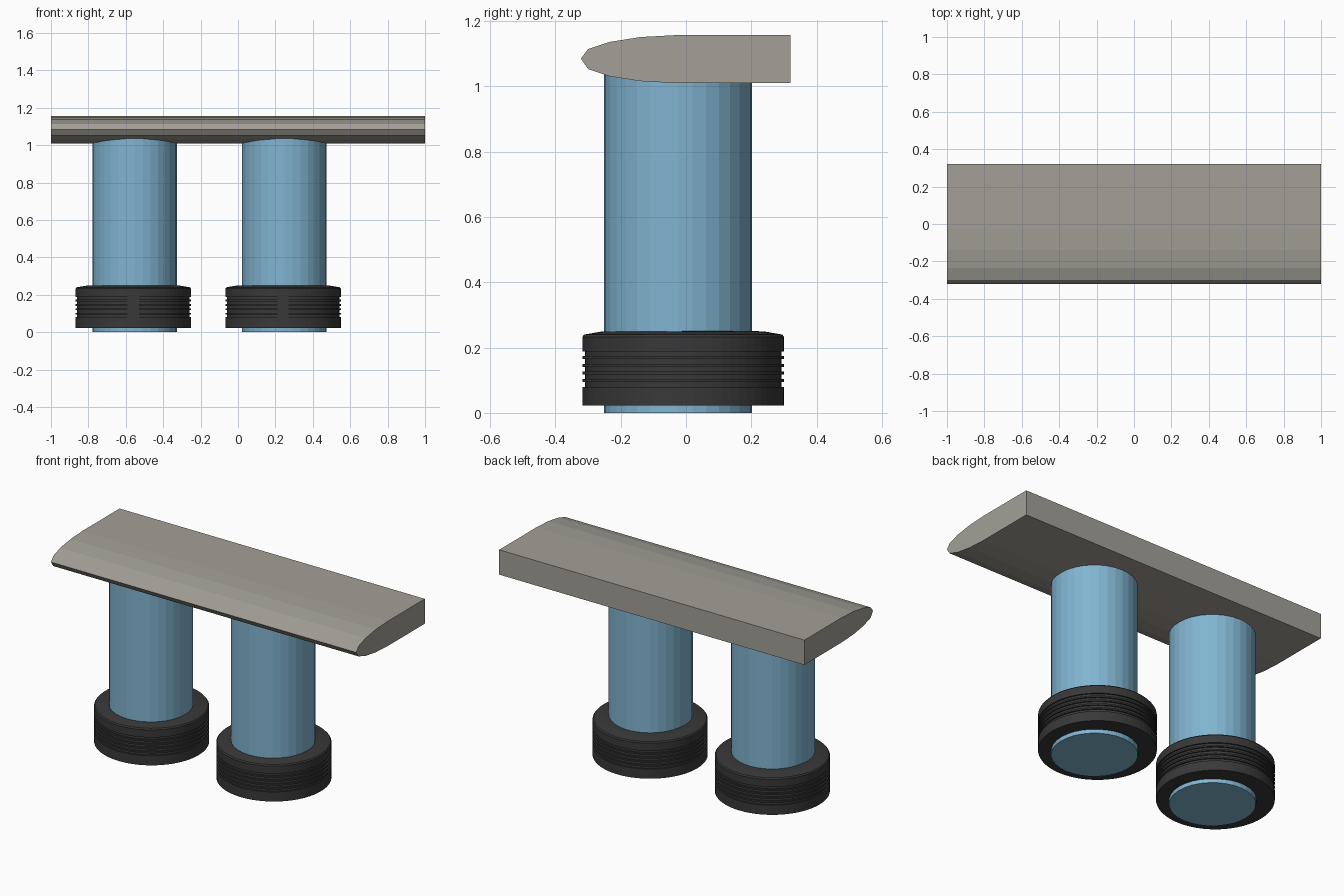
import bpy, math

if "Cube" in bpy.data.objects:
    bpy.data.objects.remove(bpy.data.objects["Cube"])


def material(name, rgb):
    m = bpy.data.materials.new(name)
    m.diffuse_color = (*rgb, 1)
    m.use_nodes = True
    m.node_tree.nodes["Principled BSDF"].inputs["Base Color"].default_value = m.diffuse_color
    return m


def make_object(name, verts, faces, mat):
    me = bpy.data.meshes.new(name)
    me.from_pydata(verts, [], faces)
    me.materials.append(mat)
    ob = bpy.data.objects.new(name, me)
    bpy.context.collection.objects.link(ob)
    return ob


def lathe_ring(name, profile, n, loc, mat):
    # closed (radius, z) profile, listed counter-clockwise, spun round z
    k = len(profile)
    verts = [(r * math.cos(2 * math.pi * i / n), r * math.sin(2 * math.pi * i / n), z)
             for i in range(n) for r, z in profile]
    faces = [(i * k + j, (i + 1) % n * k + j, (i + 1) % n * k + (j + 1) % k, i * k + (j + 1) % k)
             for i in range(n) for j in range(k)]
    ob = make_object(name, verts, faces, mat)
    ob.location = loc
    return ob


blue = material("blue", (0.22, 0.46, 0.64))
black = material("black", (0.04, 0.04, 0.04))
stone = material("stone", (0.36, 0.35, 0.31))

# Rounded-nose slab: (y, z) section extruded along x
section = [(0.32, 1.01), (0.32, 1.157), (-0.03, 1.157), (-0.14, 1.151), (-0.235, 1.136),
           (-0.30, 1.114), (-0.322, 1.085), (-0.30, 1.053), (-0.235, 1.031),
           (-0.14, 1.016), (-0.03, 1.01)]
k = len(section)
verts = [(x, y, z) for x in (-1, 1) for y, z in section]
faces = [(j, (j + 1) % k, k + (j + 1) % k, k + j) for j in range(k)]
faces += [tuple(reversed(range(k))), tuple(range(k, 2 * k))]
make_object("top_slab", verts, faces, stone)

# Collar section with five grooves in its outer wall
outer, inner = 0.309, 0.301
collar = [(0.215, 0.023), (outer, 0.023)]
for g in range(5):
    z = 0.08 + g * 0.0234
    collar += [(outer, z), (inner, z), (inner, z + 0.0144), (outer, z + 0.0144)]
collar += [(outer, 0.233), (0.303, 0.24), (0.25, 0.249), (0.215, 0.251)]

# Two legs with collars
for side, x in (("left", -0.553), ("right", 0.248)):
    bpy.ops.mesh.primitive_cylinder_add(vertices=32, radius=0.226, depth=1.07,
                                        location=(x, -0.0245, 0.535))
    leg = bpy.context.object
    leg.name = side + "_leg"
    leg.data.materials.append(blue)
    lathe_ring(side + "_collar", collar, 64, (x - 0.007, -0.0085, 0), black)
